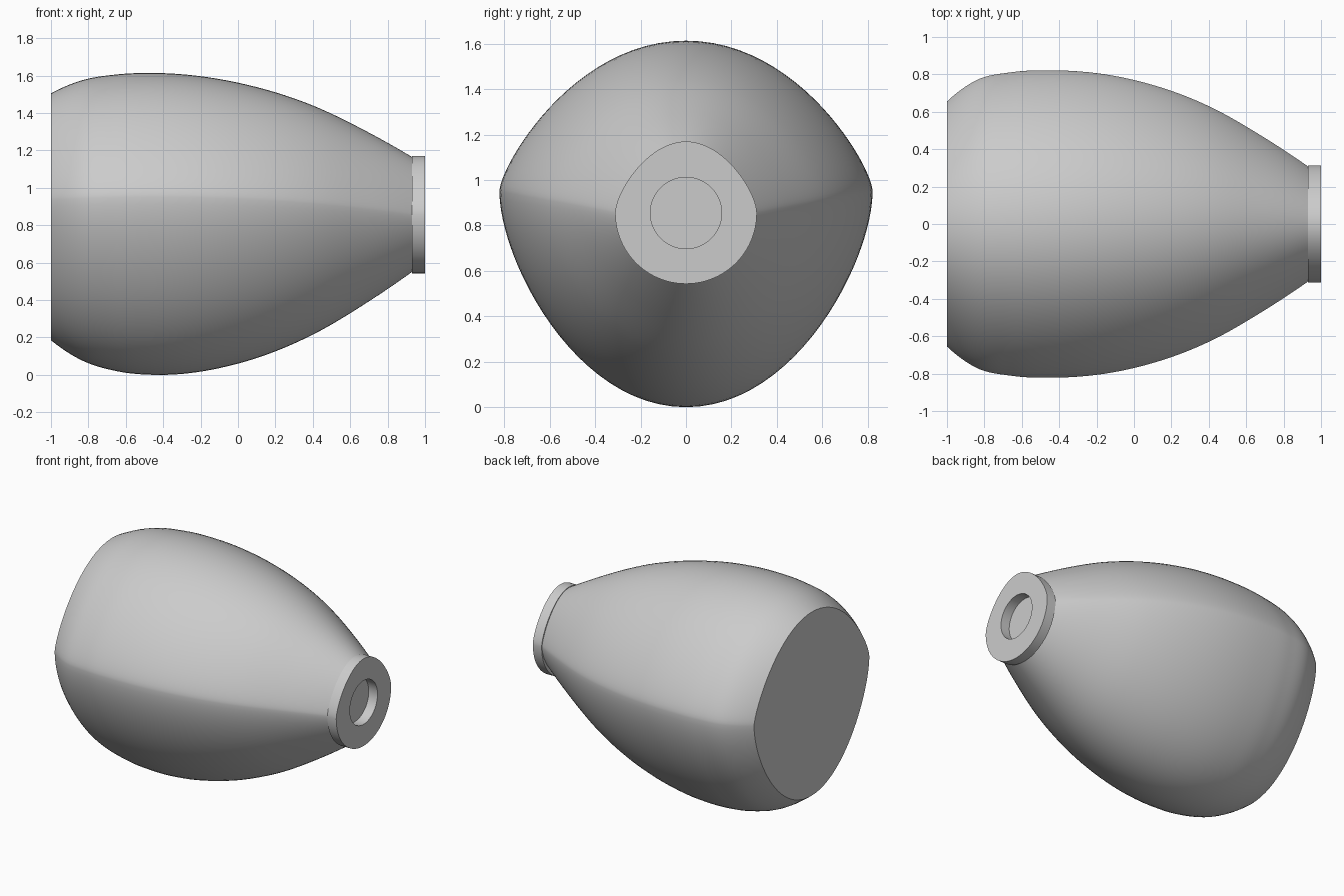
import bpy
import bmesh
from mathutils import Vector

cube = bpy.data.objects.get("Cube")
if cube:
    bpy.data.objects.remove(cube, do_unlink=True)

grey = bpy.data.materials.new("plain_grey")
grey.use_nodes = True
colour = (0.6, 0.6, 0.6, 1)
grey.diffuse_color = colour
grey.node_tree.nodes["Principled BSDF"].inputs["Base Color"].default_value = colour

QUARTER = 24
ROUND = (0.552, 0.552)


def quarter_arc(handles):
    """Unit quarter curve from the pole (0, 1) to the side (1, 0)."""
    a, b = handles
    arc = []
    for i in range(QUARTER + 1):
        t = i / QUARTER
        s = 1 - t
        arc.append((3 * s * s * t * a + 3 * s * t * t + t ** 3,
                    s ** 3 + 3 * s * s * t + 3 * s * t * t * b))
    return arc


def section(x, centre, half, rise, drop, upper=ROUND, lower=ROUND):
    """Closed loop across the x axis, mirrored left to right."""
    side = [(u * half, centre + v * rise) for u, v in quarter_arc(upper)]
    side += [(u * half, centre - v * drop) for u, v in quarter_arc(lower)[-2::-1]]
    loop = side + [(-y, z) for y, z in side[-2:0:-1]]
    return [Vector((x, y, z)) for y, z in loop]


def loft(name, sections, capped=False, closed=False):
    """Skin a series of loops into one object."""
    bm = bmesh.new()
    rings = [[bm.verts.new(p) for p in s] for s in sections]
    pairs = list(zip(rings, rings[1:]))
    if closed:
        pairs.append((rings[-1], rings[0]))
    for first, second in pairs:
        for i in range(len(first)):
            j = (i + 1) % len(first)
            bm.faces.new((first[i], first[j], second[j], second[i]))
    if capped:
        bm.faces.new(rings[0])
        bm.faces.new(rings[-1])
    bmesh.ops.recalc_face_normals(bm, faces=bm.faces)
    mesh = bpy.data.meshes.new(name)
    bm.to_mesh(mesh)
    bm.free()
    mesh.materials.append(grey)
    obj = bpy.data.objects.new(name, mesh)
    bpy.context.collection.objects.link(obj)
    bpy.ops.object.select_all(action="DESELECT")
    obj.select_set(True)
    bpy.context.view_layer.objects.active = obj
    bpy.ops.object.shade_smooth_by_angle(angle=0.6)
    return obj


def smooth_stations(keys, steps):
    """Pass a smooth curve through the key stations (first value is x)."""
    pts = [Vector(k[1:]) for k in keys]
    xs = [k[0] for k in keys]
    chords = [(pts[i + 1] - pts[i]) / (xs[i + 1] - xs[i]) for i in range(len(xs) - 1)]
    slopes = []
    for i in range(1, len(xs) - 1):
        left, right = xs[i] - xs[i - 1], xs[i + 1] - xs[i]
        slopes.append((chords[i - 1] * right + chords[i] * left) / (left + right))
    slopes = [chords[0] * 2 - slopes[0]] + slopes + [chords[-1] * 2 - slopes[-1]]
    result = []
    for i in range(len(xs) - 1):
        width = xs[i + 1] - xs[i]
        for k in range(steps):
            t = k / steps
            s = 1 - t
            value = (pts[i] * (s * s * (1 + 2 * t)) + pts[i + 1] * (t * t * (3 - 2 * t))
                     + slopes[i] * (width * t * s * s) - slopes[i + 1] * (width * t * t * s))
            result.append((xs[i] + width * t, value))
    result.append((xs[-1], pts[-1]))
    return result


# Body stations: x, top height, bottom height, half width
body_keys = [
    (-1, 1.505, 0.185, 0.655),
    (-0.85, 1.57, 0.085, 0.765),
    (-0.65, 1.606, 0.02, 0.812),
    (-0.45, 1.614, 0.0, 0.822),
    (0, 1.562, 0.06, 0.77),
    (0.4, 1.44, 0.215, 0.63),
    (0.7, 1.295, 0.393, 0.46),
    (0.93, 1.165, 0.55, 0.308),
]

# Egg-shaped body with a soft ridge along each side
body_sections = []
for x, (top, bottom, half) in smooth_stations(body_keys, 8):
    ridge = 0.95 - 0.05 * (x + 0.45) ** 2
    body_sections.append(section(x, ridge, half, top - ridge, ridge - bottom,
                                 (0.61, 0.16), (0.6, 0.31)))
loft("body", body_sections, capped=True)

# End collar with a shallow round socket
BACK, FRONT, AXIS = 0.93, 1.0, 0.855


def collar_rim(x):
    return section(x, AXIS, 0.312, 0.315, 0.312, (0.55, 0.28), ROUND)


def socket_rim(x):
    return section(x, AXIS, 0.157, 0.157, 0.157)


loft("collar", [collar_rim(BACK), collar_rim(FRONT),
                socket_rim(FRONT), socket_rim(BACK)], closed=True)
